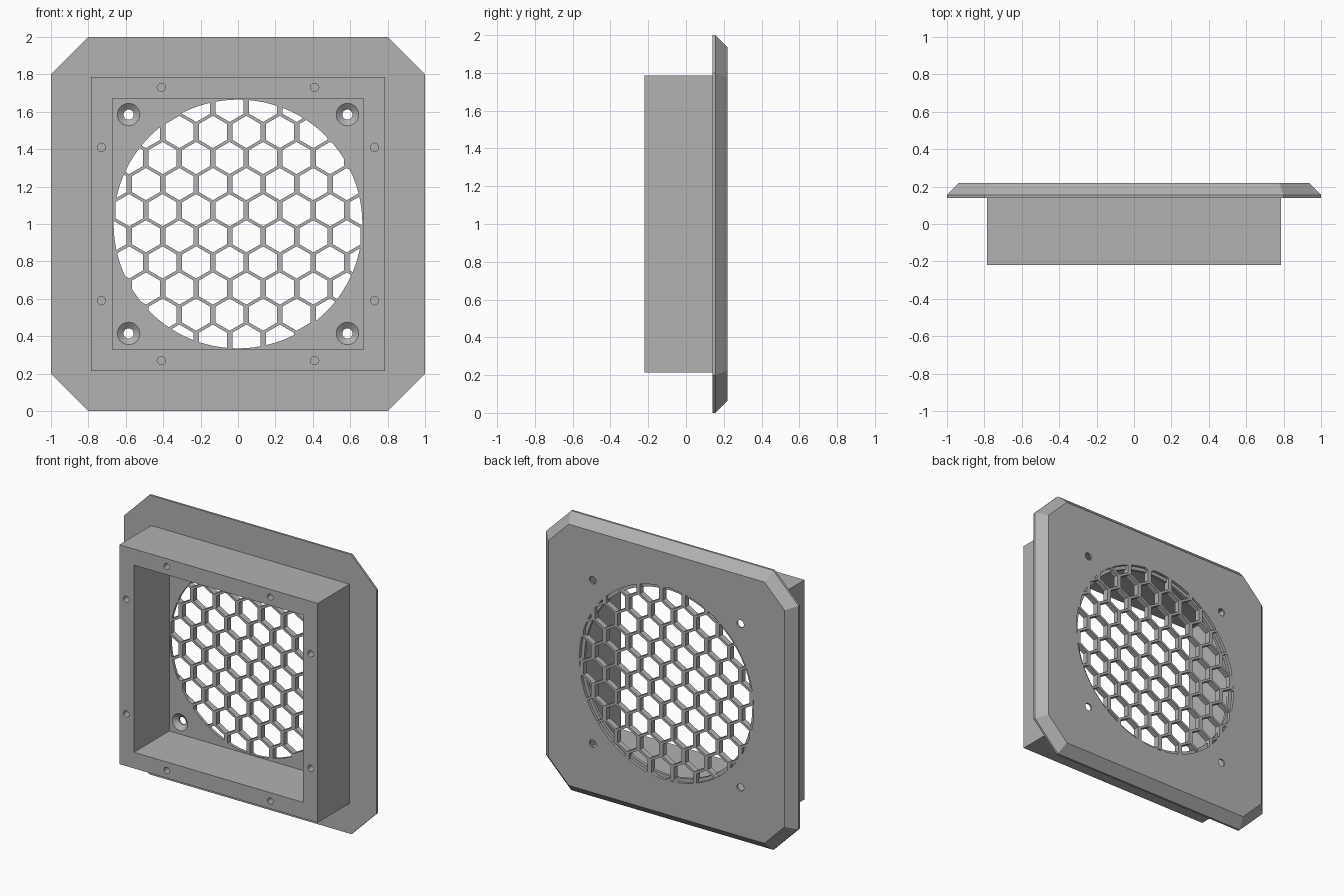
import bpy, bmesh
from math import sin, cos, pi, hypot, radians

CENTRE_Z = 1.0
FRONT, FLANGE, FLOOR, BACK = -0.22, 0.14, 0.18, 0.22

if "Cube" in bpy.data.objects:
    bpy.data.objects.remove(bpy.data.objects["Cube"], do_unlink=True)

grey = bpy.data.materials.new("plain_grey")
grey.use_nodes = True
grey.diffuse_color = (0.445, 0.445, 0.445, 1)
grey.node_tree.nodes["Principled BSDF"].inputs["Base Color"].default_value = grey.diffuse_color


def ngon(radius, sides, cx=0, cz=0, phase=0):
    return [(cx + radius * cos(phase + 2 * pi * i / sides),
             cz + radius * sin(phase + 2 * pi * i / sides)) for i in range(sides)]


def square(half):
    return [(-half, -half), (half, -half), (half, half), (-half, half)]


def octagon(half, corner):
    """Square with its corners cut off."""
    return [(half, -corner), (half, corner), (corner, half), (-corner, half),
            (-half, corner), (-half, -corner), (-corner, -half), (corner, -half)]


def loft(bm, sections):
    """Closed solid through (y, outline) sections."""
    rings = [[bm.verts.new((x, y, z + CENTRE_Z)) for x, z in outline]
             for y, outline in sections]
    for a, b in zip(rings, rings[1:]):
        n = len(a)
        for i in range(n):
            j = (i + 1) % n
            bm.faces.new((a[i], a[j], b[j], b[i]))
    bm.faces.new(rings[0])
    bm.faces.new(rings[-1])


def make(name, solids):
    bm = bmesh.new()
    for sections in solids:
        loft(bm, sections)
    bmesh.ops.recalc_face_normals(bm, faces=bm.faces)
    mesh = bpy.data.meshes.new(name)
    bm.to_mesh(mesh)
    bm.free()
    mesh.materials.append(grey)
    obj = bpy.data.objects.new(name, mesh)
    bpy.context.scene.collection.objects.link(obj)
    return obj


def combine(target, tool, operation):
    """Apply a boolean and discard the tool."""
    mod = target.modifiers.new(operation.lower(), "BOOLEAN")
    mod.operation, mod.object, mod.solver = operation, tool, "EXACT"
    tool.hide_render = True
    graph = bpy.context.evaluated_depsgraph_get()
    mesh = bpy.data.meshes.new_from_object(target.evaluated_get(graph))
    target.modifiers.clear()
    target.data = mesh
    bpy.data.objects.remove(tool, do_unlink=True)


# Flange plate with clipped corners and a bevelled rear edge
housing = make("grille_housing", [[(FLANGE, octagon(1, 0.8)), (0.155, octagon(1, 0.8)),
                                   (BACK, octagon(0.935, 0.775))]])

# Square frame with its open cavity
combine(housing, make("frame", [[(FRONT, square(0.785)), (FLOOR, square(0.785))]]), "UNION")
combine(housing, make("cavity", [[(FRONT - 0.1, square(0.67)), (FLOOR, square(0.67))]]),
        "DIFFERENCE")

# Countersunk corner holes and blind pilot holes in the frame front
holes = []
for sx in (-1, 1):
    for sz in (-1, 1):
        x, z = sx * 0.585, sz * 0.585
        holes.append([(y, ngon(r, 32, x, z)) for y, r in
                      ((FLOOR - 0.02, 0.06), (FLOOR, 0.06), (0.207, 0.027), (BACK + 0.05, 0.027))])
        for px, pz in ((0.41, 0.73), (0.73, 0.41)):
            ring = ngon(0.022, 24, sx * px, sz * pz)
            holes.append([(FRONT - 0.05, ring), (FRONT + 0.2, ring)])
combine(housing, make("holes", holes), "DIFFERENCE")

# Honeycomb openings, trimmed by a stepped disc
PITCH, ROW, CELL = 0.179, 0.1395, 0.086
cells = []
for row in range(-6, 6):
    z = 0.004 + ROW * (row + 0.5)
    shift = -PITCH / 4 if row % 2 == 0 else PITCH / 4
    for col in range(-5, 6):
        x = shift + col * PITCH
        if hypot(x, z) < 0.78:
            hexagon = ngon(CELL, 6, x, z, pi / 6)
            cells.append([(FLOOR - 0.03, hexagon), (BACK + 0.03, hexagon)])
honeycomb = make("honeycomb", cells)
disc = make("disc", [[(y, ngon(r, 96)) for y, r in
                      ((FLOOR - 0.02, 0.665), (0.2, 0.665), (0.2, 0.69), (BACK + 0.02, 0.69))]])
combine(honeycomb, disc, "INTERSECT")
combine(housing, honeycomb, "DIFFERENCE")

# Smooth the round walls, keep every hard edge
bpy.ops.object.select_all(action="DESELECT")
housing.select_set(True)
bpy.context.view_layer.objects.active = housing
bpy.ops.object.shade_smooth_by_angle(angle=radians(25))
